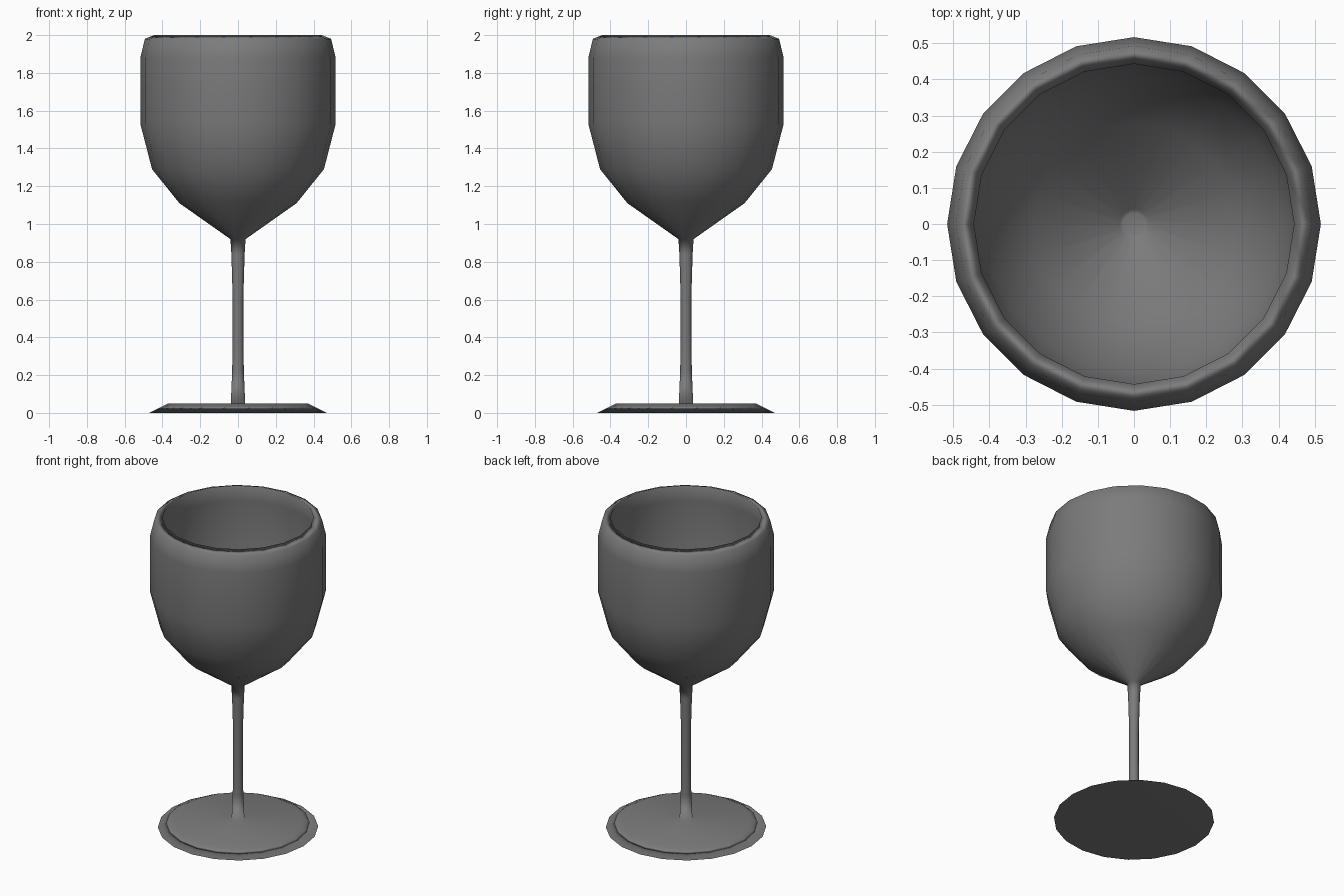
import bpy, bmesh, math

if "Cube" in bpy.data.objects:
    bpy.data.objects.remove(bpy.data.objects["Cube"])

SIDES = 20

# Whole glass as one continuous profile, from foot edge to inside bottom
foot = [(0.47, 0), (0.37, 0.05)]
stem = [(0.038, 0.05), (0.031, 0.22), (0.028, 0.40),
        (0.028, 0.60), (0.035, 0.84), (0.04, 0.92)]
bowl_outside = [(0.31, 1.11), (0.455, 1.29), (0.517, 1.53), (0.517, 1.88), (0.493, 1.98)]
bowl_inside = [(0.443, 2.0), (0.467, 1.89), (0.467, 1.55), (0.41, 1.32),
               (0.28, 1.15), (0.04, 0.975), (0.03, 0.95)]
profile = foot + stem + bowl_outside + bowl_inside

# Revolve the profile about z
bm = bmesh.new()
rings = [[bm.verts.new((r * math.cos(2 * math.pi * i / SIDES),
                        r * math.sin(2 * math.pi * i / SIDES), z))
          for i in range(SIDES)] for r, z in profile]
for a, b in zip(rings, rings[1:]):
    for i in range(SIDES):
        j = (i + 1) % SIDES
        bm.faces.new((a[i], a[j], b[j], b[i]))

# Underside of the foot and bottom of the bowl
bm.faces.new(rings[0][::-1])
bm.faces.new(rings[-1])
for f in bm.faces:
    f.smooth = True
mesh = bpy.data.meshes.new("stemmed_glass")
bm.to_mesh(mesh)
bm.free()
glass = bpy.data.objects.new("stemmed_glass", mesh)
bpy.context.collection.objects.link(glass)

# Smooth everywhere, large faces keep their direction
weighted = glass.modifiers.new("weighted_normals", 'WEIGHTED_NORMAL')
weighted.mode = 'FACE_AREA'

# Dark grey
grey = bpy.data.materials.new("dark_grey")
grey.diffuse_color = (0.2, 0.2, 0.2, 1)
grey.use_nodes = True
grey.node_tree.nodes["Principled BSDF"].inputs["Base Color"].default_value = grey.diffuse_color
mesh.materials.append(grey)
